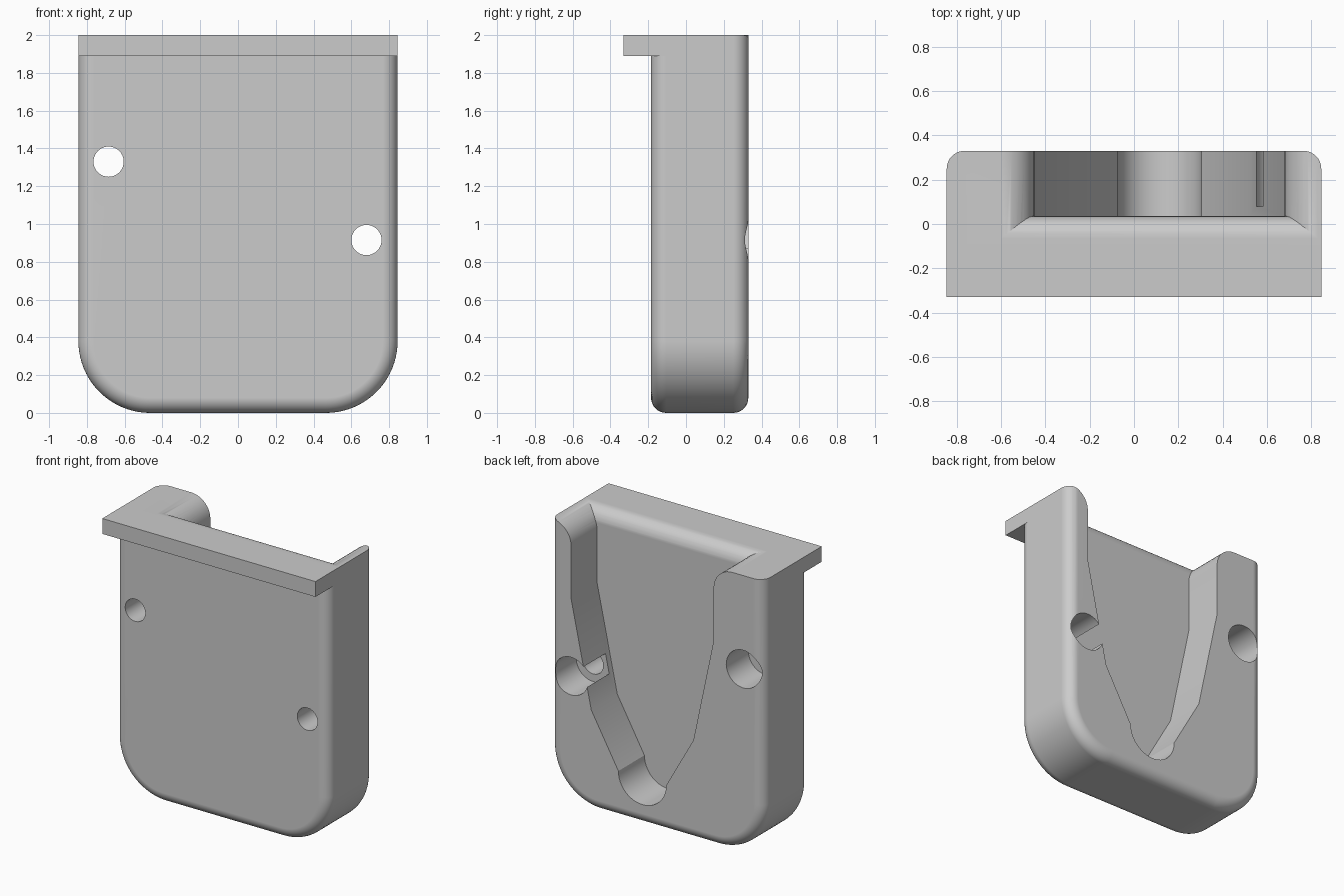
import bpy, bmesh
from math import sin, cos, pi, radians, sqrt
from mathutils import Matrix, Vector

if "Cube" in bpy.data.objects:
    bpy.data.objects.remove(bpy.data.objects["Cube"], do_unlink=True)

W, BACK, FRONT, TOP = 0.845, 0.33, -0.185, 2.0
POCKET_X, FLOOR_Y = 0.115, 0.035
HOLES = [(-0.685, 1.33), (0.68, 0.915)]

grey = bpy.data.materials.new("light grey")
grey.use_nodes = True
colour = (0.6, 0.6, 0.6, 1)
grey.diffuse_color = colour
grey.node_tree.nodes["Principled BSDF"].inputs["Base Color"].default_value = colour


def arc(cx, cz, r, a0, a1, n):
    angles = [radians(a0 + (a1 - a0) * i / n) for i in range(n + 1)]
    return [(cx + r * cos(a), cz + r * sin(a)) for a in angles]


def prism(name, outline, lo, hi, axis="y", fillet=0):
    """Extrude a closed outline along an axis; optionally round both rims."""
    bm = bmesh.new()
    place = (lambda p, d: (p[0], d, p[1])) if axis == "y" else (lambda p, d: (d, p[0], p[1]))
    face = bm.faces.new([bm.verts.new(place(p, lo)) for p in outline])
    step = Vector(place((0, 0), hi - lo))
    ext = bmesh.ops.extrude_face_region(bm, geom=[face], use_keep_orig=True)
    bmesh.ops.translate(bm, vec=step, verts=[g for g in ext["geom"] if isinstance(g, bmesh.types.BMVert)])
    bmesh.ops.recalc_face_normals(bm, faces=bm.faces)
    if fillet:
        rims = [e for e in bm.edges if abs(e.verts[0].co.y - e.verts[1].co.y) < 1e-5]
        bmesh.ops.bevel(bm, geom=rims, offset=fillet, segments=8, profile=0.5, affect="EDGES")
    mesh = bpy.data.meshes.new(name)
    bm.to_mesh(mesh)
    bm.free()
    obj = bpy.data.objects.new(name, mesh)
    mesh.materials.append(grey)
    bpy.context.collection.objects.link(obj)
    return obj


def combine(target, tool, operation):
    mod = target.modifiers.new("combine", "BOOLEAN")
    mod.operation, mod.solver, mod.object = operation, "EXACT", tool
    bpy.context.view_layer.objects.active = target
    bpy.ops.object.modifier_apply(modifier=mod.name)
    bpy.data.objects.remove(tool, do_unlink=True)


# Body: plate with round lower corners and filleted rims, trimmed flat on top
R = 0.38
outline = (arc(-W + R, R, R, 180, 270, 20) + arc(W - R, R, R, 270, 360, 20)
           + [(W, TOP + 0.4), (-W, TOP + 0.4)])
body = prism("holder_body", outline, FRONT, BACK, fillet=0.08)
combine(body, prism("trim", [(-2, TOP), (2, TOP), (2, 3), (-2, 3)], -1, 1), "DIFFERENCE")

# Lip along the top of the front
lip = prism("lip", [(-W, 1.89), (W, 1.89), (W, TOP), (-W, TOP)], -0.33, -0.1)
combine(body, lip, "UNION")

# Tapered pocket, its walls and floor rounded over at the top
FLARE, FLOOR_R = 0.15, 0.1
half = [(0.19, 0.335), (0.405, 0.715), (0.565, 1.47)]
half += arc(0.565 + FLARE, TOP - FLARE, FLARE, 180, 90, 10)
half.append((0.565 + FLARE, TOP + 0.1))
right = [(POCKET_X + x, z) for x, z in half]
left = [(POCKET_X - x, z) for x, z in reversed(half)]
bottom = arc(POCKET_X, 0.335, 0.19, 180, 360, 24)[1:-1]
pocket = prism("pocket", left + bottom + right, -0.3, 0.6)
floor = [(0.5, 0), (FLOOR_Y, 0)] + arc(FLOOR_Y - FLOOR_R, TOP - FLOOR_R, FLOOR_R, 0, 90, 10)
floor += [(FLOOR_Y - FLOOR_R, TOP + 0.05), (0.5, TOP + 0.05)]
combine(pocket, prism("pocket_floor", floor, -1.5, 1.5, axis="x"), "INTERSECT")
combine(body, pocket, "DIFFERENCE")

# Screw holes with wide counterbores from the back
for x, z in HOLES:
    for r, start in ((0.08, -1), (0.135, 0.08)):
        ring = arc(x, z, r, 0, 360, 40)[:-1]
        combine(body, prism("hole", ring, start, 1), "DIFFERENCE")

# Smooth fillets with clean flat faces
bpy.ops.object.select_all(action="DESELECT")
body.select_set(True)
bpy.context.view_layer.objects.active = body
bpy.ops.object.shade_smooth_by_angle(angle=radians(25))
weighted = body.modifiers.new("weighted_normals", "WEIGHTED_NORMAL")
weighted.keep_sharp = True
